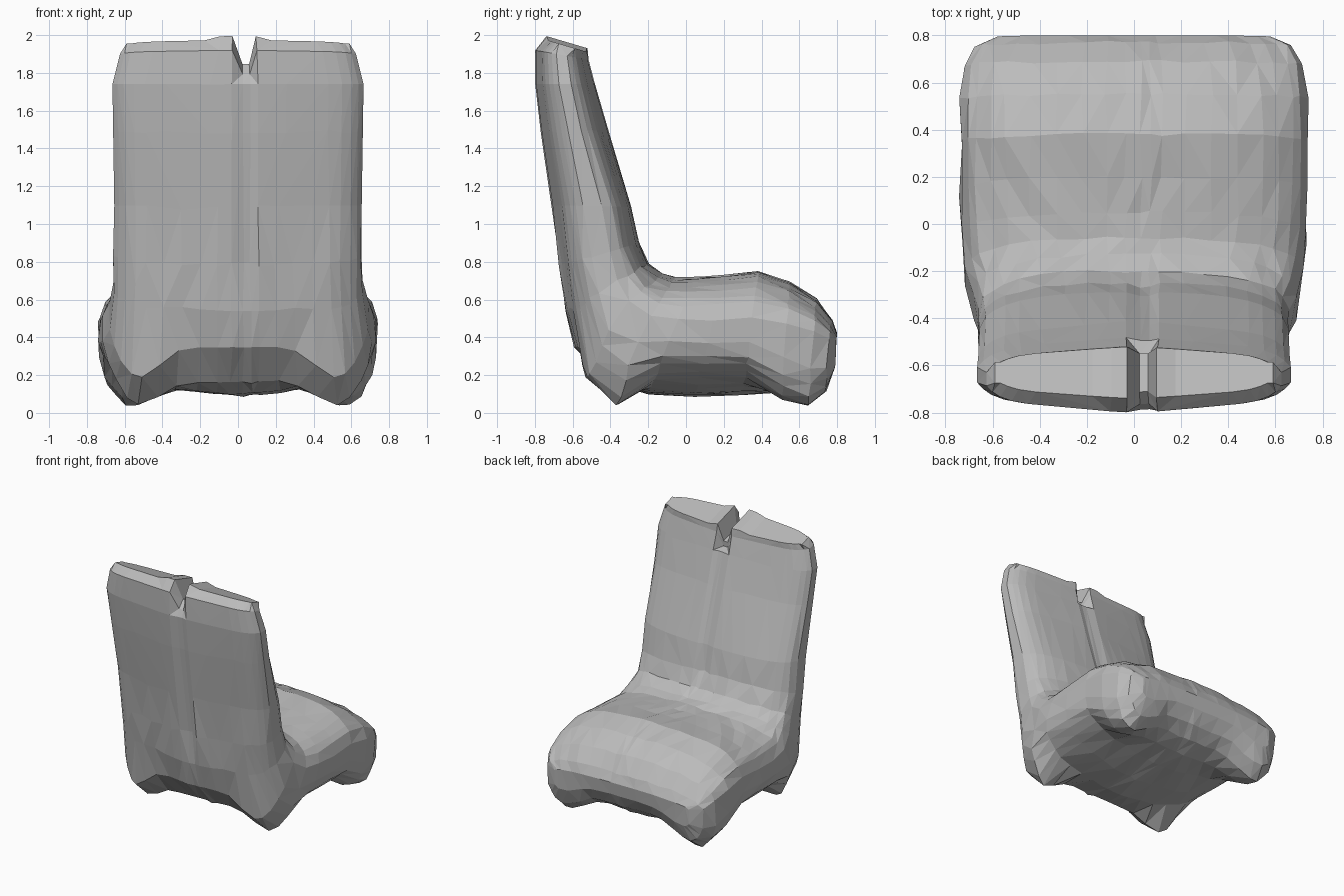
import bpy, bmesh, math, random
from mathutils import Vector

random.seed(4)
cube = bpy.data.objects.get("Cube")
if cube:
    bpy.data.objects.remove(cube)

mat = bpy.data.materials.new("warm grey")
mat.use_nodes = True
grey = (0.5, 0.5, 0.5, 1)
mat.diffuse_color = grey
mat.node_tree.nodes["Principled BSDF"].inputs["Base Color"].default_value = grey

# Slices from the top of the backrest to the seat's free end:
# inner/upper y, z, outer/lower y, z, half width
slices = [
    (-.52, 1.91, -.74, 1.975, .59), (-.515, 1.87, -.80, 1.92, .625),
    (-.48, 1.74, -.80, 1.74, .665),
    (-.41, 1.50, -.77, 1.48, .66), (-.29, 1.09, -.715, 1.10, .655),
    (-.25, .90, -.675, .78, .655), (-.20, .79, -.64, .54, .66),
    (-.13, .735, -.59, .34, .685), (-.06, .715, -.42, .16, .715),
    (.05, .715, -.2, .10, .73), (.2, .725, .05, .09, .735),
    (.38, .745, .3, .10, .735), (.55, .69, .5, .11, .735),
    (.69, .60, .64, .15, .715), (.77, .49, .73, .22, .67),
    (.80, .42, .785, .32, .58),
]
half = (.16, .3, .45, .6, .74, .83, .91, .96, 1)
columns = [-f for f in reversed(half)] + [-.05, .04, .1] + list(half)
GROOVE = (.04, .1)
FEET = ((-.46, 0), (.61, .04))


def thickness(i, f, lower):
    """Share of the full thickness left at width fraction f."""
    f = abs(f)
    if i < (8 if lower else 4):
        # Flat panels thinning outward, with a chamfered rim
        swell = 1 - .38 * f ** 1.2 - .42 * f ** 12
        return max(swell, .4) if i == 0 else swell
    power, rim = (1.8, .1) if lower else (3, .27)
    return rim + (1 - rim) * math.sqrt(1 - f ** power)


def side_point(i, f, lower):
    """Point on the upper or lower skin of slice i at width fraction f."""
    uy, uz, ly, lz, hw = slices[i]
    mid = Vector((0, (uy + ly) / 2, (uz + lz) / 2))
    edge = Vector((0, ly, lz) if lower else (0, uy, uz))
    swell = thickness(i, f, lower)
    # Shallow groove down the backrest, ending in a notch at the top
    groove = f in GROOVE and i < 6
    if groove:
        swell *= .75 if i < 2 else .93
    p = mid + (edge - mid) * swell
    p.x = f * hw
    if groove and i < 2:
        p.z -= (.12, .12)[i]
    elif i == 0 and abs(f) < .2:
        p.z += .02
    # Draw the corners down into feet
    if lower:
        for fy, fz in FEET:
            d = Vector((abs(p.x) - .55, p.y - fy, max(p.z - .25, 0)))
            pull = min(1, 1.1 * math.exp(-d.length_squared / .036))
            p.z += (fz - p.z) * pull
    # Slight hand-worked unevenness on the seat
    if 4 < i < 15:
        p += Vector([random.uniform(-.007, .007) for _ in range(3)])
    p.z = max(p.z, 0)
    return p


bm = bmesh.new()
n, m = len(slices), len(columns)
skins = [[[bm.verts.new(side_point(i, f, low)) for f in columns]
          for i in range(n)] for low in (False, True)]
up, lo = skins

# Upper and lower skins
for g in skins:
    for i in range(n - 1):
        for j in range(m - 1):
            bm.faces.new((g[i][j], g[i][j + 1], g[i + 1][j + 1], g[i + 1][j]))
# Side bands
for j in (0, m - 1):
    for i in range(n - 1):
        bm.faces.new((up[i][j], up[i + 1][j], lo[i + 1][j], lo[i][j]))
# Top edge and seat end
for i in (0, n - 1):
    for j in range(m - 1):
        bm.faces.new((up[i][j], up[i][j + 1], lo[i][j + 1], lo[i][j]))

bmesh.ops.triangulate(bm, faces=bm.faces[:])
bmesh.ops.recalc_face_normals(bm, faces=bm.faces[:])
mesh = bpy.data.meshes.new("chair_body")
bm.to_mesh(mesh)
bm.free()
mesh.materials.append(mat)
chair = bpy.data.objects.new("chair_body", mesh)
bpy.context.collection.objects.link(chair)

# Irregular flat facets
dec = chair.modifiers.new("facets", 'DECIMATE')
dec.ratio = .9
